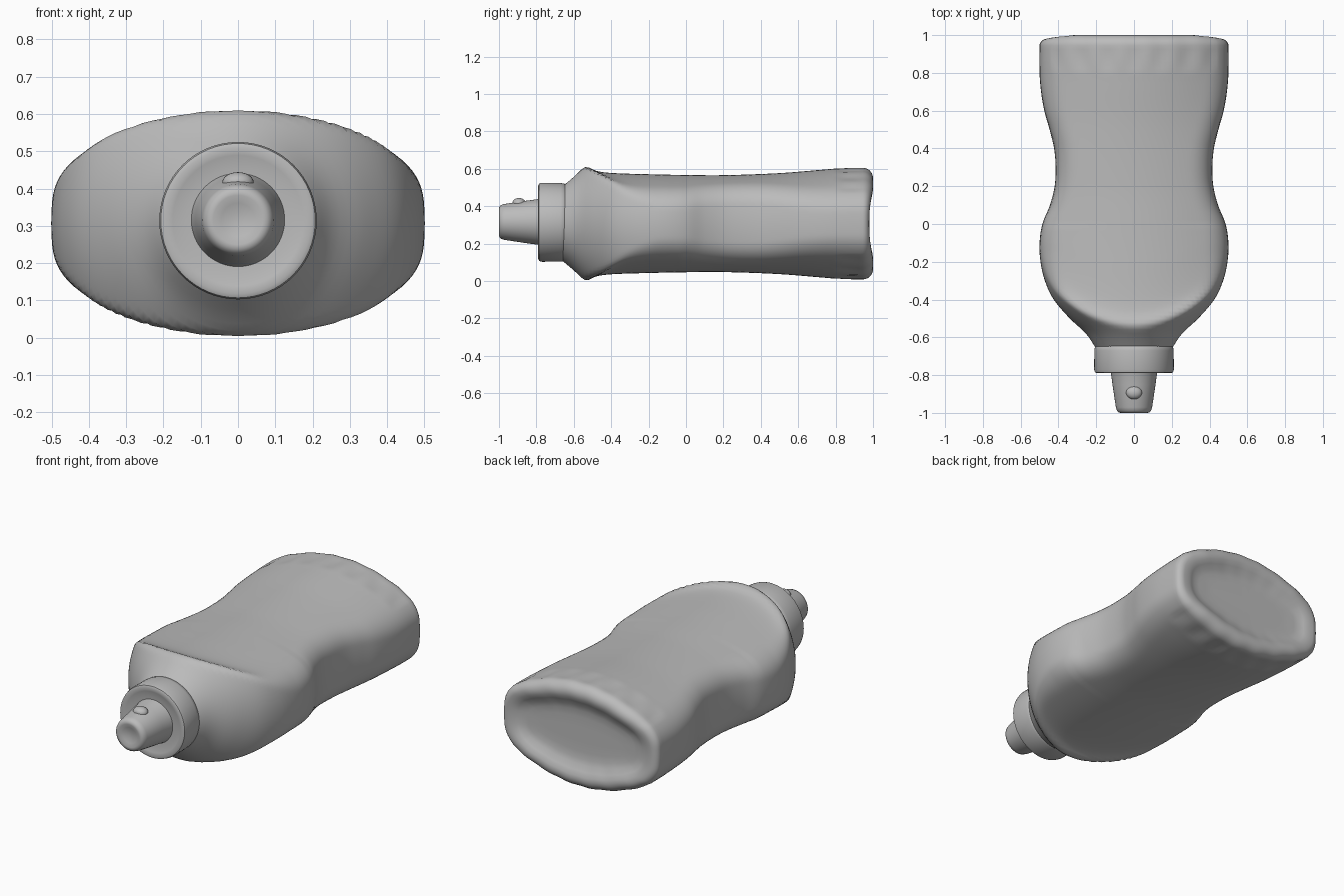
import bpy, bmesh, math

if "Cube" in bpy.data.objects:
    bpy.data.objects.remove(bpy.data.objects["Cube"])

ZC = 0.307      # height of the bottle's long axis
SEG = 120

grey = bpy.data.materials.new("plain grey")
grey.diffuse_color = (0.5, 0.5, 0.5, 1)
grey.use_nodes = True
grey.node_tree.nodes["Principled BSDF"].inputs["Base Color"].default_value = grey.diffuse_color


def curve(points):
    """Smooth (cubic Hermite) interpolation through (position, value) pairs."""
    def slope(i):
        a, b = points[max(i - 1, 0)], points[min(i + 1, len(points) - 1)]
        return (b[1] - a[1]) / (b[0] - a[0])

    def f(t):
        if t <= points[0][0]:
            return points[0][1]
        for i in range(len(points) - 1):
            (t0, v0), (t1, v1) = points[i], points[i + 1]
            if t <= t1:
                d = t1 - t0
                u = (t - t0) / d
                return (v0 * (1 + 2 * u) * (1 - u) ** 2 + v1 * u * u * (3 - 2 * u)
                        + d * slope(i) * u * (1 - u) ** 2 + d * slope(i + 1) * u * u * (u - 1))
        return points[-1][1]
    return f


def loft(name, rings):
    """Skin a list of equal-length closed rings and close both ends."""
    bm = bmesh.new()
    rows = [[bm.verts.new(p) for p in ring] for ring in rings]
    for a, b in zip(rows, rows[1:]):
        for i in range(len(a)):
            j = (i + 1) % len(a)
            bm.faces.new((a[i], a[j], b[j], b[i]))
    bm.faces.new(rows[0])
    bm.faces.new(rows[-1])
    bmesh.ops.recalc_face_normals(bm, faces=bm.faces)
    me = bpy.data.meshes.new(name)
    bm.to_mesh(me)
    bm.free()
    ob = bpy.data.objects.new(name, me)
    bpy.context.collection.objects.link(ob)
    me.materials.append(grey)
    bpy.context.view_layer.objects.active = ob
    ob.select_set(True)
    bpy.ops.object.shade_smooth_by_angle(angle=math.radians(50))
    ob.select_set(False)
    return ob


# Body: outline width, shoulder height, and crowned label panel along y
width = curve([(-.66, .2), (-.58, .255), (-.5, .34), (-.4, .425), (-.3, .472), (-.2, .495),
               (-.1, .5), (0, .485), (.1, .445), (.2, .42), (.3, .415), (.4, .423),
               (.5, .447), (.6, .475), (.7, .492), (.8, .5), (1, .5)])
shoulder = curve([(-.66, .2), (-.6, .25), (-.53, .318), (-.45, .40), (-.3, .5), (0, .55), (1, .6)])
panel = curve([(-.7, .33), (-.53, .304), (-.48, .282), (-.4, .271), (-.2, .264), (0, .26),
               (.2, .259), (.5, .27), (.75, .29), (.87, .3), (1, .3)])
crown = curve([(-.7, .12), (.3, .12), (.85, .16), (1, .16)])


def field(x, y, z):
    """Negative inside the bottle: shoulder shape trimmed by the label panels."""
    w, h = width(y), shoulder(y)
    side = (math.hypot(x / w, z / h) - 1) * w
    u = y - .9 * x * x if y < 0 else y
    top = panel(u) - crown(y) * (x / .5) ** 2
    if .8 < y < .97 and abs(x) < .42:       # row of grip dents near the base
        top -= .008 * math.sin((y - .8) / .17 * math.pi) * (.5 + .5 * math.cos(x * math.tau / .14))
    face = abs(z) - top
    k = .02 if y < -.45 else min(.08, .02 + (y + .45) * .2)
    blend = max(k - abs(side - face), 0) / k
    return max(side, face) + blend * blend * k / 4


def section(y):
    pts = []
    for i in range(SEG):
        a = math.tau * i / SEG
        dx, dz = math.cos(a), math.sin(a) * .6
        lo, hi = 0, .8
        for _ in range(16):
            m = (lo + hi) / 2
            if field(dx * m, y, dz * m) < 0:
                lo = m
            else:
                hi = m
        pts.append((dx * lo, dz * lo))
    return pts


rings = []
for i in range(81):
    y = -.66 + i * (.945 + .66) / 80
    rings.append([(x, y, z + ZC) for x, z in section(y)])

# Rounded base edge, then a saddle-shaped rim with an oval recess
end = section(.945)


def base_ring(inset, y, bow):
    sx, sz = 1 - inset / .5, 1 - inset / .3
    return [(x * sx, y - bow * max(0, 1 - (z / .22) ** 2), z * sz + ZC) for x, z in end]


for i in range(1, 7):
    a = math.pi / 2 * i / 6
    rings.append(base_ring(.055 * (1 - math.cos(a)), .945 + .055 * math.sin(a), .022 * i / 6))
for inset, y, bow in ((.075, .998, .02), (.1, .985, .015), (.13, .968, .008),
                      (.16, .96, 0), (.2, .957, 0), (.26, .957, 0)):
    rings.append(base_ring(inset, y, bow))
loft("bottle_body", rings)


def lathe(name, profile, zc, n=64):
    """Revolve (y, radius) pairs around the long axis."""
    loft(name, [[(r * math.cos(math.tau * i / n), y, zc + r * math.sin(math.tau * i / n))
                 for i in range(n)] for y, r in profile])


# Screw collar with softened edges
lathe("cap_collar", [(-.63, .17), (-.638, .195), (-.65, .207), (-.67, .21), (-.77, .211),
                     (-.785, .207), (-.79, .196), (-.785, .175), (-.778, .14), (-.778, .08)], .314)

# Tapered nozzle with a dished tip
lathe("nozzle", [(-.76, .13), (-.79, .122), (-.85, .114), (-.97, .096), (-.99, .09),
                 (-.999, .078), (-1, .066), (-.993, .045), (-.988, .02), (-.987, .005)], .316)

# Small catch on top of the nozzle
catch = []
for i in range(1, 12):
    a = math.pi * i / 12
    r = math.sin(a)
    catch.append([(.042 * r * math.cos(math.tau * j / 24), -.893 - .035 * math.cos(a),
                   .417 + .027 * r * math.sin(math.tau * j / 24)) for j in range(24)])
loft("nozzle_catch", catch)
